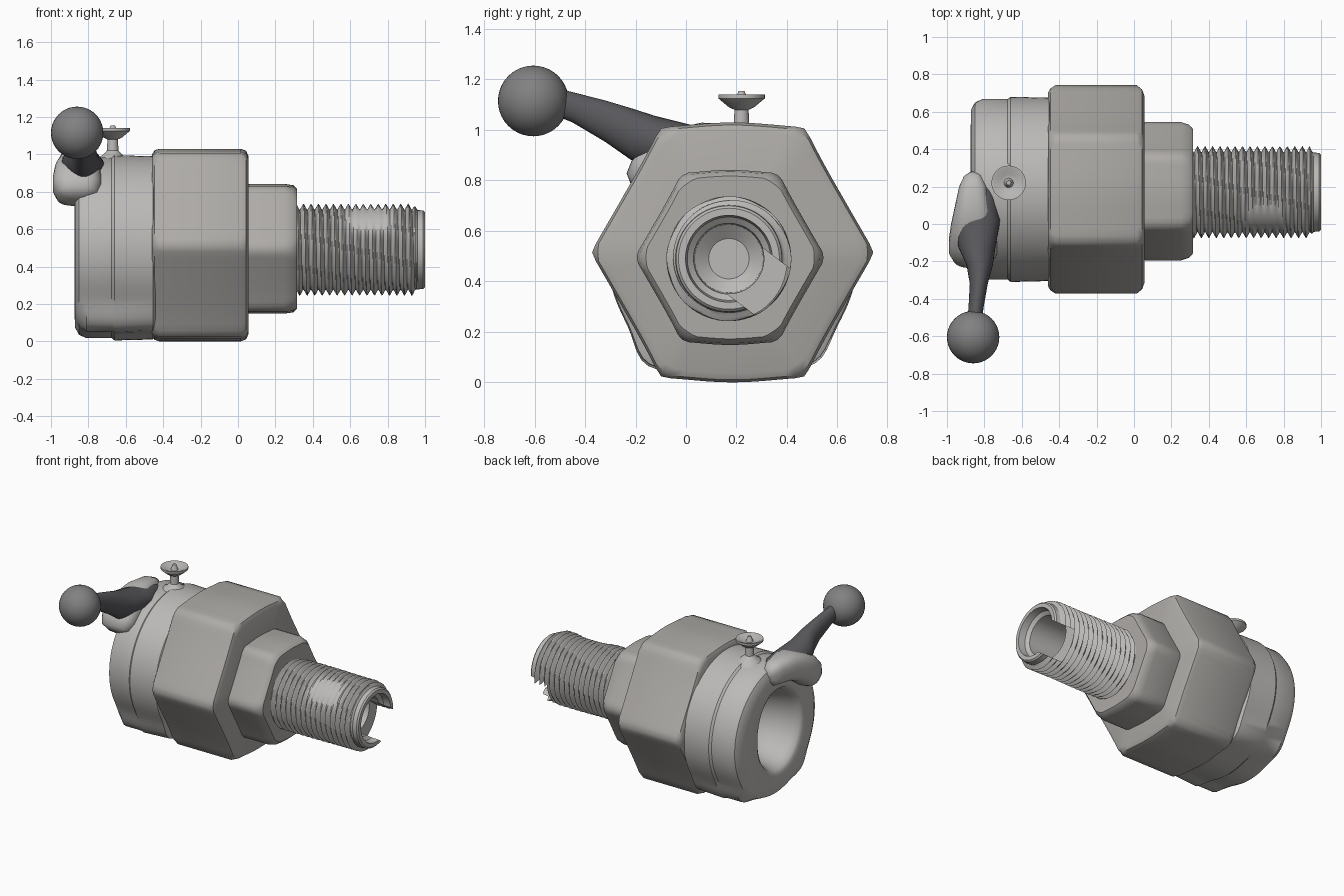
import bpy, bmesh
from math import sin, cos, pi, radians, exp, copysign
from mathutils import Vector

if "Cube" in bpy.data.objects:
    bpy.data.objects.remove(bpy.data.objects["Cube"])


def paint(ob, rgb):
    mat = bpy.data.materials.new(ob.name + "_finish")
    mat.diffuse_color = (*rgb, 1)
    mat.use_nodes = True
    mat.node_tree.nodes["Principled BSDF"].inputs["Base Color"].default_value = mat.diffuse_color
    ob.data.materials.append(mat)


def skin(name, rings, angle=35, rgb=(0.5, 0.49, 0.475)):
    """Bridge equal-length rings of points into a closed solid."""
    bm = bmesh.new()
    rows = [[bm.verts.new(p) for p in ring] for ring in rings]
    n = len(rows[0])
    for a, b in zip(rows, rows[1:]):
        for i in range(n):
            j = (i + 1) % n
            bm.faces.new((a[i], a[j], b[j], b[i]))
    for row in (rows[0], rows[-1]):
        mid = bm.verts.new(sum((v.co for v in row), Vector()) / n)
        for i in range(n):
            bm.faces.new((row[i], row[(i + 1) % n], mid))
    bmesh.ops.recalc_face_normals(bm, faces=bm.faces)
    mesh = bpy.data.meshes.new(name)
    bm.to_mesh(mesh)
    bm.free()
    ob = bpy.data.objects.new(name, mesh)
    bpy.context.collection.objects.link(ob)
    bpy.ops.object.select_all(action='DESELECT')
    ob.select_set(True)
    bpy.context.view_layer.objects.active = ob
    bpy.ops.object.shade_smooth_by_angle(angle=radians(angle))
    paint(ob, rgb)
    return ob


def x_ring(x, r, cy, cz, n=96):
    """Ring round the x axis; r is a number or a function of the angle."""
    f = r if callable(r) else (lambda t: r)
    ang = [2 * pi * i / n for i in range(n)]
    return [(x, cy + f(t) * cos(t), cz + f(t) * sin(t)) for t in ang]


def hexagon(apothem, limit):
    """Hexagon with corners on +-y, softened corners, domed top and bottom."""
    return lambda t: (min(apothem / cos((t % (pi / 3)) - pi / 6), limit)
                      * (1 + 0.057 * sin(t) ** 8))


def hex_nut(name, x0, x1, apothem, cap, c0, c1, cy, cz):
    prof = [(x0, apothem * 0.94, cap * 0.93), (x0 + c0 * .35, apothem * .985, cap * .97),
            (x0 + c0, apothem, cap), (x1 - c1, apothem, cap),
            (x1 - c1 * .3, apothem * .98, cap * .96), (x1, apothem * .93, cap * .9)]
    return skin(name, [x_ring(x, hexagon(a, c), cy, cz) for x, a, c in prof], 40,
                (0.42, 0.405, 0.385))


# hexagonal bodies
hex_nut("large_hex", -0.46, 0.055, 0.487, 0.557, 0.04, 0.04, 0.185, 0.515)
hex_nut("small_hex", 0.03, 0.315, 0.328, 0.37, 0.03, 0.065, 0.175, 0.495)


# rear housing with two lower lugs and an oval, funnel-shaped socket
def lobed(r, bump):
    def f(t):
        d = sum(k * exp(-((t - radians(a)) / 0.2) ** 2) for a, k in ((231, 1), (309, 0.75)))
        return r + bump * d
    return f


def oval(r):
    return lambda t: r / (1 + 0.2 * cos(t) ** 2) - 0.03 * cos(t)


housing = [(-0.44, lobed(0.47, 0.03)), (-0.455, lobed(0.49, 0.05)), (-0.66, lobed(0.495, 0.055)),
           (-0.675, lobed(0.483, 0.06)), (-0.81, lobed(0.483, 0.06)),
           (-0.85, lobed(0.465, 0.035)), (-0.872, lobed(0.425, 0.0)),
           (-0.874, oval(0.32)), (-0.86, oval(0.295)), (-0.82, oval(0.275)),
           (-0.72, oval(0.25)), (-0.62, oval(0.21)), (-0.55, oval(0.14)), (-0.52, oval(0.05))]
skin("rear_housing", [x_ring(x, r, 0.185, 0.5) for x, r in housing])

# threaded stem with a worn patch on the upper front and a bore
PITCH, START, END = 0.04, 0.30, 0.96


def thread(x):
    def f(t):
        phase = (x / PITCH - t / (2 * pi)) % 1
        ridge = 1 - abs(2 * phase - 1)
        wear = exp(-((x - 0.7) / 0.14) ** 4 - ((t - radians(130)) / 0.5) ** 4)
        fade = min(1, (END - x) / 0.02)
        return 0.212 + 0.036 * (ridge * (1 - wear) + 0.5 * wear) * fade
    return f


steps = int((END - START) / PITCH * 8)
stem = [(START + (END - START) * i / steps, thread(START + (END - START) * i / steps))
        for i in range(steps + 1)]
stem += [(0.99, 0.21), (1.0, 0.2), (1.0, 0.172), (0.95, 0.165), (0.93, 0.14),
         (0.62, 0.135), (0.58, 0.08)]
tube = skin("threaded_stem", [x_ring(x, r, 0.17, 0.49, 72) for x, r in stem], 30)

# broken-out notch in the lower rear side of the stem end
bpy.ops.mesh.primitive_cube_add(size=1, location=(0.98, 0.17 + 0.2 * cos(-0.65), 0.49 + 0.2 * sin(-0.65)),
                                rotation=(-0.65, 0, 0))
cutter = bpy.context.object
cutter.name = "notch_cutter"
cutter.scale = (0.26, 0.26, 0.23)
cutter.hide_render = True
mod = tube.modifiers.new("notch", 'BOOLEAN')
mod.operation, mod.object, mod.solver = 'DIFFERENCE', cutter, 'EXACT'
bpy.context.view_layer.objects.active = tube
bpy.ops.object.modifier_apply(modifier=mod.name)
bpy.data.objects.remove(cutter)

# handle boss hugging the upper front of the housing rim
boss = []
for deg, hx, hr in [(78, 0.02, 0.03), (81, 0.05, 0.07), (88, 0.075, 0.085), (103, 0.1, 0.095),
                    (116, 0.12, 0.105), (127, 0.13, 0.11), (135, 0.13, 0.105),
                    (142, 0.11, 0.085), (145, 0.055, 0.045)]:
    a, ring = radians(deg), []
    for i in range(32):
        t = 2 * pi * i / 32
        u, v = (copysign(abs(k) ** 0.75, k) for k in (cos(t), sin(t)))
        r = 0.425 + 0.03 * sin(pi * (deg - 78) / 90) + hr * v
        ring.append((-0.86 + hx * u, 0.185 + r * cos(a), 0.5 + r * sin(a)))
    boss.append(ring)
skin("handle_boss", boss, 60)

# handle arm: y, centre x, centre z, half width, half height
arm = [(0.24, -0.80, 0.94, .03, .03), (0.14, -0.81, 0.945, .07, .06), (0.02, -0.835, 0.94, .12, .08),
       (-0.12, -0.84, 0.95, .1, .105), (-0.22, -0.825, 0.985, .07, .102),
       (-0.32, -0.83, 1.035, .048, .082), (-0.45, -0.845, 1.09, .04, .06),
       (-0.6, -0.86, 1.14, .04, .05)]
skin("handle_arm", [[(x + a * cos(2 * pi * i / 32), y, z + b * sin(2 * pi * i / 32))
                     for i in range(32)] for y, x, z, a, b in arm], 60, (0.1, 0.1, 0.11))

# ball knob
bpy.ops.mesh.primitive_uv_sphere_add(segments=40, ring_count=20, radius=0.14,
                                     location=(-0.86, -0.605, 1.115))
bpy.context.object.name = "ball_knob"
bpy.ops.object.shade_smooth()
paint(bpy.context.object, (0.22, 0.22, 0.225))

# small cupped pin on top
pin = [(0.93, 0.12), (0.97, 0.10), (0.995, 0.055), (1.02, 0.031), (1.08, 0.028), (1.09, 0.05),
       (1.125, 0.092), (1.14, 0.092), (1.14, 0.08), (1.118, 0.045), (1.118, 0.025), (1.155, 0.012)]
skin("top_pin", [[(-0.67 + r * cos(2 * pi * i / 40), 0.22 + r * sin(2 * pi * i / 40), z)
                  for i in range(40)] for z, r in pin])
